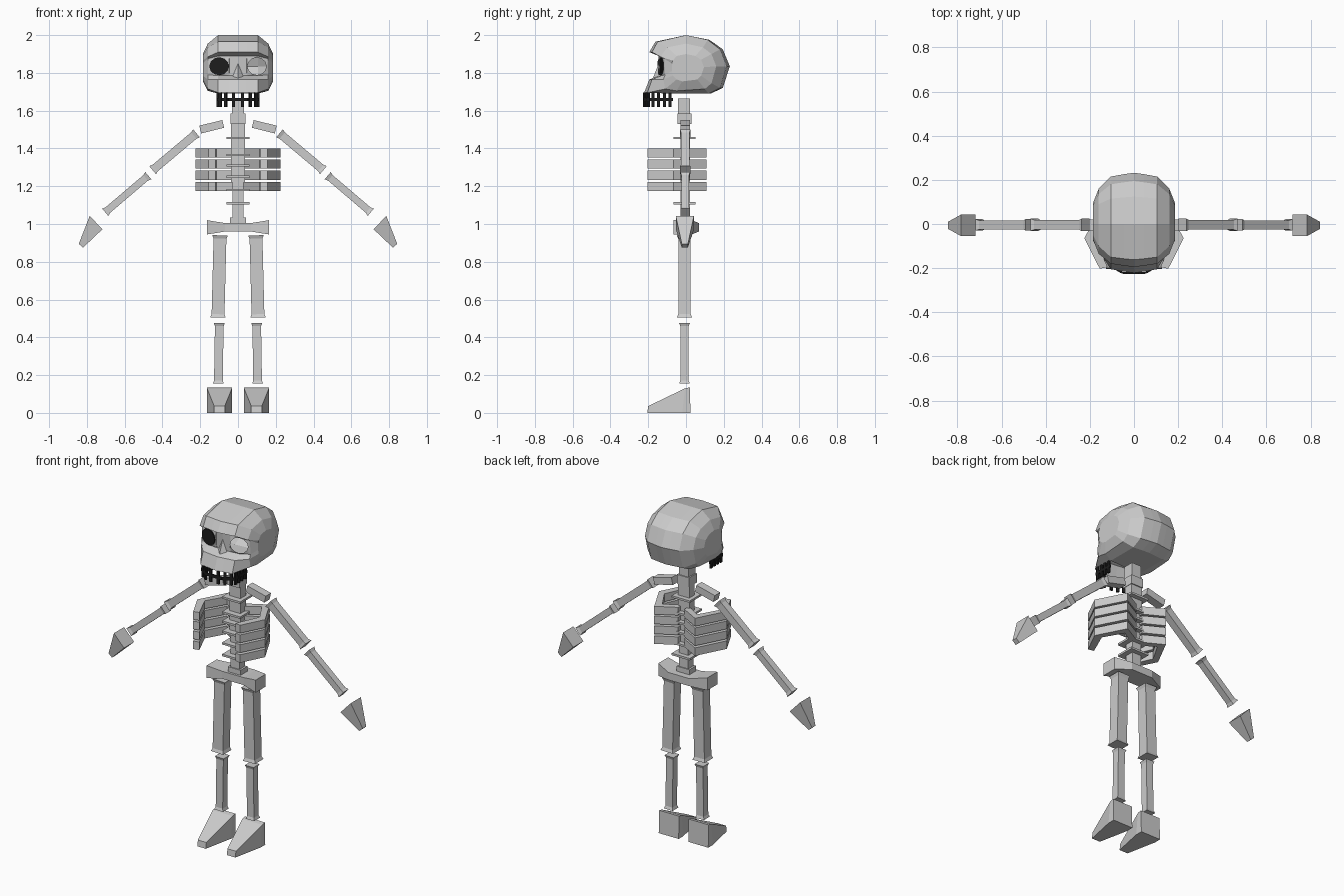
import bpy, bmesh, math
from mathutils import Vector

if "Cube" in bpy.data.objects:
    bpy.data.objects.remove(bpy.data.objects["Cube"])


def material(name, v):
    m = bpy.data.materials.new(name)
    m.diffuse_color = (v, v, v, 1)
    m.use_nodes = True
    m.node_tree.nodes["Principled BSDF"].inputs["Base Color"].default_value = m.diffuse_color
    return m


BONE = material("bone grey", 0.60)
BLACK = material("black", 0.012)


def finish(name, bm, mat=BONE):
    bmesh.ops.recalc_face_normals(bm, faces=bm.faces)
    me = bpy.data.meshes.new(name)
    bm.to_mesh(me)
    bm.free()
    me.materials.append(mat)
    ob = bpy.data.objects.new(name, me)
    bpy.context.collection.objects.link(ob)
    return ob


def loft(bm, rings, caps=True):
    """Join closed rings of points into a tube."""
    vs = [[bm.verts.new(p) for p in r] for r in rings]
    n = len(vs[0])
    for a, b in zip(vs, vs[1:]):
        for i in range(n):
            bm.faces.new((a[i], a[(i + 1) % n], b[(i + 1) % n], b[i]))
    if caps:
        bm.faces.new(vs[0])
        bm.faces.new(vs[-1])
    return vs


def box(bm, x0, x1, y0, y1, z0, z1):
    loft(bm, [[(x0, y0, z), (x1, y0, z), (x1, y1, z), (x0, y1, z)] for z in (z0, z1)])


def bone(name, a, b, w, d, flare=0.006, end=0.06):
    """Square shaft from a to b with flared ends."""
    a, b = Vector(a), Vector(b)
    dy = Vector((0, 1, 0))
    side = (b - a).cross(dy).normalized()
    rings = []
    for t, f in ((0, flare), (end, 0), (1 - end, 0), (1, flare)):
        c = a.lerp(b, t)
        rings.append([c + side * sx * (w / 2 + f) + dy * sy * (d / 2 + f)
                      for sx, sy in ((-1, -1), (1, -1), (1, 1), (-1, 1))])
    bm = bmesh.new()
    loft(bm, rings)
    finish(name, bm)


# Skull: side profiles (y, z) from crown over the face, under and up the back
mid = [(0, 2.0), (-.15, 1.965), (-.18, 1.91), (-.135, 1.89), (-.13, 1.785), (-.18, 1.765),
       (-.205, 1.695), (-.07, 1.69), (.12, 1.69), (.18, 1.72), (.215, 1.835), (.18, 1.925), (.115, 1.975)]
outer = [(0, 1.955), (-.10, 1.935), (-.135, 1.885), (-.115, 1.875), (-.11, 1.79), (-.12, 1.765),
         (-.11, 1.715), (-.05, 1.705), (.10, 1.715), (.135, 1.745), (.16, 1.835), (.135, 1.9), (.09, 1.935)]
rim = [(0, 1.90), (-.05, 1.89), (-.07, 1.865), (-.075, 1.85), (-.075, 1.81), (-.07, 1.785),
       (-.05, 1.765), (-.02, 1.755), (.06, 1.765), (.08, 1.785), (.095, 1.83), (.08, 1.87), (.05, 1.89)]
centre = [(y * 1.08, z) for y, z in mid]
inner = [(y * 1.05, z) for y, z in mid]
half = [(.045, inner), (.105, mid), (.16, outer), (.186, rim)]
sections = [(-x, p) for x, p in reversed(half)] + [(0, centre)] + half
bm = bmesh.new()
vs = loft(bm, [[(x, y, z) for y, z in p] for x, p in sections])
# Open mouth underside between the jaw sides
doomed = [f for f in bm.faces if sum(v in r[6:8] for r in vs[2:7] for v in f.verts) == 4]
bmesh.ops.delete(bm, geom=doomed, context='FACES')


def eye_ring(s, r=.05, n=12):
    return [Vector((s * (.1 + r * math.cos(2 * math.pi * i / n)),
                    -.132 + .022 * math.cos(2 * math.pi * i / n) * .6,
                    1.835 + r * .92 * math.sin(2 * math.pi * i / n))) for i in range(n)]


# Round eye sockets cut in the recessed face
for s, cols in ((-1, vs[1:4]), (1, vs[5:8])):
    loop = [r[3] for r in cols] + [r[4] for r in reversed(cols)]
    faces = [f for f in bm.faces if all(v in loop for v in f.verts)]
    bmesh.ops.delete(bm, geom=faces, context='FACES')
    edges = []
    for a, b in zip(loop, loop[1:] + loop[:1]):
        edges.append(bm.edges.get((a, b)) or bm.edges.new((a, b)))
    ring = [bm.verts.new(p) for p in eye_ring(s)]
    edges += [bm.edges.new((a, b)) for a, b in zip(ring, ring[1:] + ring[:1])]
    bmesh.ops.bridge_loops(bm, edges=edges)
finish("skull", bm)

# Black eye filling one socket
bm = bmesh.new()
loft(bm, [[p + Vector((0, dy, 0)) for p in eye_ring(-1, .052)] for dy in (-.007, 0)])
finish("eye", bm, BLACK)

# Nose wedge
bm = bmesh.new()
tip, l, r = [bm.verts.new(p) for p in ((0, -.145, 1.85), (-.035, -.145, 1.765), (.035, -.145, 1.765))]
front = bm.verts.new((0, -.175, 1.772))
for f in ((tip, l, front), (tip, front, r), (l, r, front), (tip, r, l)):
    bm.faces.new(f)
finish("nose", bm)

# Teeth: a horizontal band and upright bars following the jaw
jaw = [Vector(p) for p in ((-.108, -.07, 0), (-.108, -.19, 0), (-.05, -.222, 0),
                           (.05, -.222, 0), (.108, -.19, 0), (.108, -.07, 0))]


def plate(bm, a, b, z0, z1, t=.004):
    n = (b - a).cross(Vector((0, 0, 1))).normalized() * t
    loft(bm, [[p + Vector((0, 0, z)) for p in (a - n, b - n, b + n, a + n)] for z in (z0, z1)])


bm = bmesh.new()
for (a, b), count in zip(zip(jaw, jaw[1:]), (4, 2, 2, 2, 4)):
    plate(bm, a, b, 1.65, 1.667)
    u = (b - a).normalized() * .008
    for i in range(count):
        c = a.lerp(b, (i + .5) / count)
        plate(bm, c - u, c + u, 1.62, 1.695, .005)
finish("teeth", bm, BLACK)

# Spine, neck and vertebra discs
bm = bmesh.new()
box(bm, -.03, .03, -.03, .022, 1.02, 1.22)
box(bm, -.037, .037, -.03, .022, 1.22, 1.53)
box(bm, -.042, .042, -.036, .028, 1.005, 1.035)
finish("spine", bm)
bm = bmesh.new()
box(bm, -.04, .04, -.045, .028, 1.53, 1.585)
box(bm, -.032, .032, -.042, .022, 1.585, 1.665)
finish("neck", bm)
bm = bmesh.new()
for z in (1.11, 1.18, 1.25, 1.31, 1.365, 1.455):
    box(bm, -.06, .06, -.065, .05, z - .006, z + .006)
finish("vertebrae", bm)

# Pelvis: dipped in the middle and pushed out at the back
bm = bmesh.new()
loft(bm, [[(x, y0, z0), (x, y1, z0), (x, y1, z1), (x, y0, z1)] for x, y0, y1, z0, z1 in
          ((-.163, -.065, .03, .945, 1.02), (-.07, -.05, .068, .96, 1.005),
           (.07, -.05, .068, .96, 1.005), (.163, -.065, .03, .945, 1.02))])
finish("pelvis", bm)

# Rib outline seen from above: outer edge, then inner edge
rib_out = [(.02, .045), (.135, .108), (.225, -.065), (.155, -.203)]
rib_in = [(.02, .0), (.115, .06), (.182, -.055), (.12, -.195)]

for s, side in ((-1, "right"), (1, "left")):
    bm = bmesh.new()
    for z in (1.375, 1.317, 1.258, 1.198):
        loft(bm, [[(s * o[0], o[1], z - .024), (s * o[0], o[1], z + .024),
                   (s * i[0], i[1], z + .024), (s * i[0], i[1], z - .024)]
                  for o, i in zip(rib_out, rib_in)])
    finish(side + "_ribs", bm)

    # Collarbone and arm
    bone(side + "_collarbone", (s * .078, -.005, 1.53), (s * .2, -.005, 1.5), .042, .05, 0)
    bone(side + "_upper_arm", (s * .22, -.004, 1.48), (s * .452, -.004, 1.285), .044, .044)
    bone(side + "_forearm", (s * .475, -.004, 1.256), (s * .703, -.004, 1.062), .038, .04)

    # Hand: tapering wedge
    bm = bmesh.new()
    loft(bm, [[(s * x0, -.006 - h, z0), (s * x1, -.006 - h, z1),
               (s * x1, -.006 + h, z1), (s * x0, -.006 + h, z0)]
              for x0, z0, x1, z1, h in ((.785, 1.043, .718, .972, .048),
                                        (.843, .895, .82, .875, .016))])
    finish(side + "_hand", bm)

    # Leg
    bone(side + "_thigh", (s * .095, -.008, .94), (s * .106, -.008, .505), .068, .066, .007, .04)
    bone(side + "_shin", (s * .099, -.008, .475), (s * .104, -.008, .155), .046, .044, .006, .05)

    # Foot: wedge narrowing to the toe
    bm = bmesh.new()
    loft(bm, [[(s * .098 - w, y1, 0), (s * .098 + w, y1, 0),
               (s * .098 + w, y2, h), (s * .098 - w, y2, h)]
              for w, y1, y2, h in ((.066, .024, .02, .135), (.066, -.02, -.005, .13),
                                   (.028, -.205, -.2, .036))])
    finish(side + "_foot", bm)
